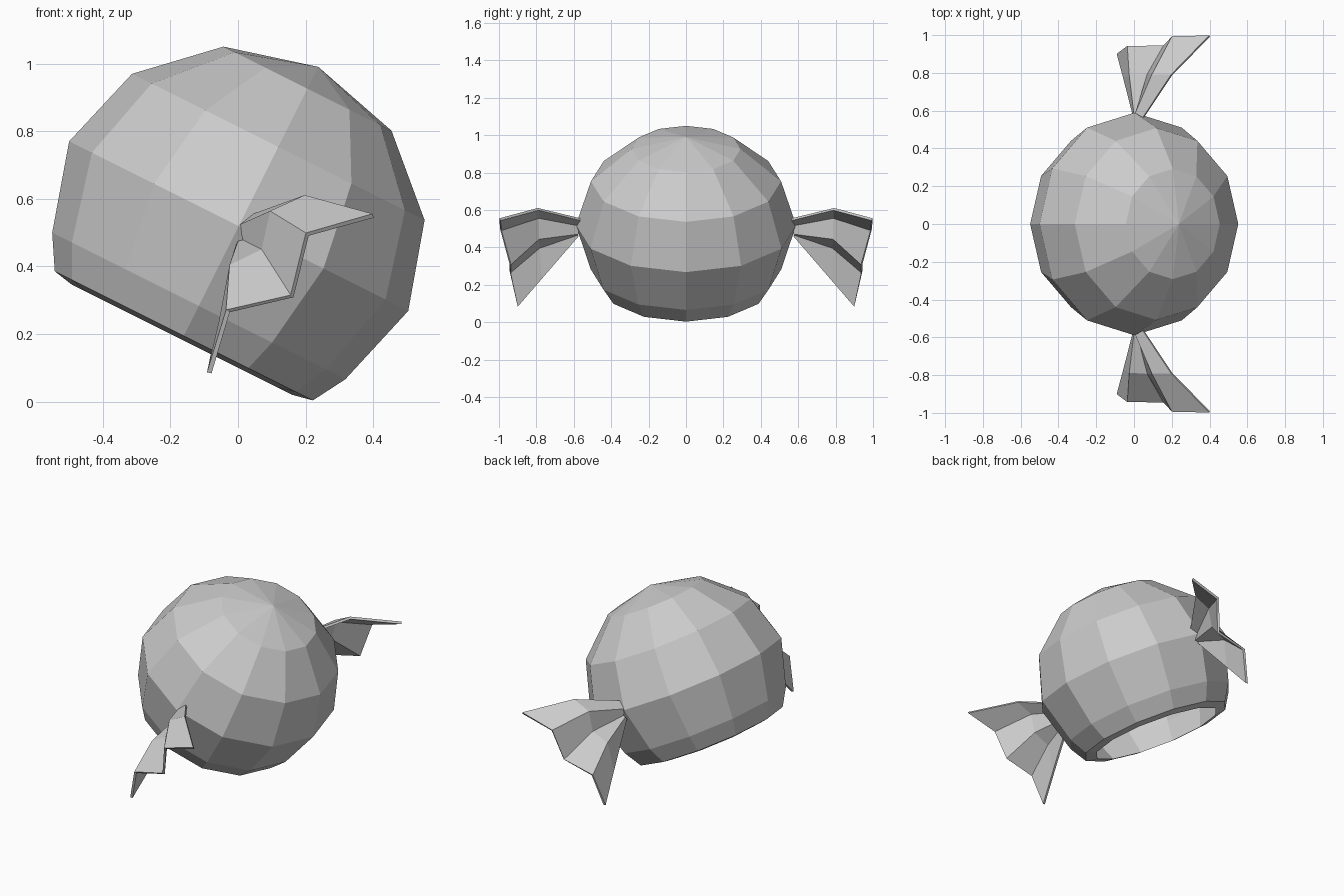
import bpy
from math import sin, cos, pi, atan2
from mathutils import Matrix, Vector

if "Cube" in bpy.data.objects:
    bpy.data.objects.remove(bpy.data.objects["Cube"])


def make_object(name, verts, faces):
    mesh = bpy.data.meshes.new(name)
    mesh.from_pydata(verts, [], faces)
    mesh.update()
    obj = bpy.data.objects.new(name, mesh)
    bpy.context.collection.objects.link(obj)
    return obj


# Candy shell: 12-sided lathe, outside then rim then inside, tilted sideways
SEG = 12
outer = [(.278, .473), (.484, .28), (.561, .018), (.485, -.246), (.427, -.345)]
inner = [(.363, -.358), (.425, -.23), (.497, .018), (.428, .25), (.246, .42)]
tilt = Matrix.Translation((-.006, 0, .503)) @ Matrix.Rotation(atan2(1, 2), 4, 'Y')
verts = [Vector((0, 0, .545))]
for r, h in outer + inner:
    verts += [Vector((r * cos(2 * pi * i / SEG), 1.05 * r * sin(2 * pi * i / SEG), h))
              for i in range(SEG)]
verts.append(Vector((0, 0, .485)))
verts = [tilt @ v for v in verts]
rings = len(outer + inner)
last = len(verts) - 1
faces = []
for i in range(SEG):
    j = (i + 1) % SEG
    faces.append((0, 1 + i, 1 + j))
    for k in range(rings - 1):
        a, b = 1 + k * SEG, 1 + (k + 1) * SEG
        faces.append((a + i, b + i, b + j, a + j))
    faces.append((last, last - SEG + j, last - SEG + i))
make_object("candy_shell", verts, faces)

# Pleated wrapper ends: each fold runs root, middle, tip
folds = [
    [(.05, .565, .55), (.20, .79, .605), (.40, .995, .55)],
    [(.01, .58, .52), (.10, .79, .56), (.205, .99, .495)],
    [(.02, .575, .475), (.075, .79, .447), (.16, .94, .312)],
    [(.005, .58, .47), (-.02, .785, .40), (-.03, .94, .268)],
    [(.0, .575, .46), (-.05, .77, .235), (-.085, .90, .085)],
]
for side, name in ((1, "wrapper_end_back"), (-1, "wrapper_end_front")):
    pts = [(x, y * side, z) for fold in folds for x, y, z in fold]
    quads = []
    for f in range(len(folds) - 1):
        for k in range(2):
            a = f * 3 + k
            q = (a, a + 1, a + 4, a + 3)
            quads.append(q if side > 0 else q[::-1])
    end = make_object(name, pts, quads)
    mod = end.modifiers.new("paper_thickness", 'SOLIDIFY')
    mod.thickness = .014
    mod.offset = 0
